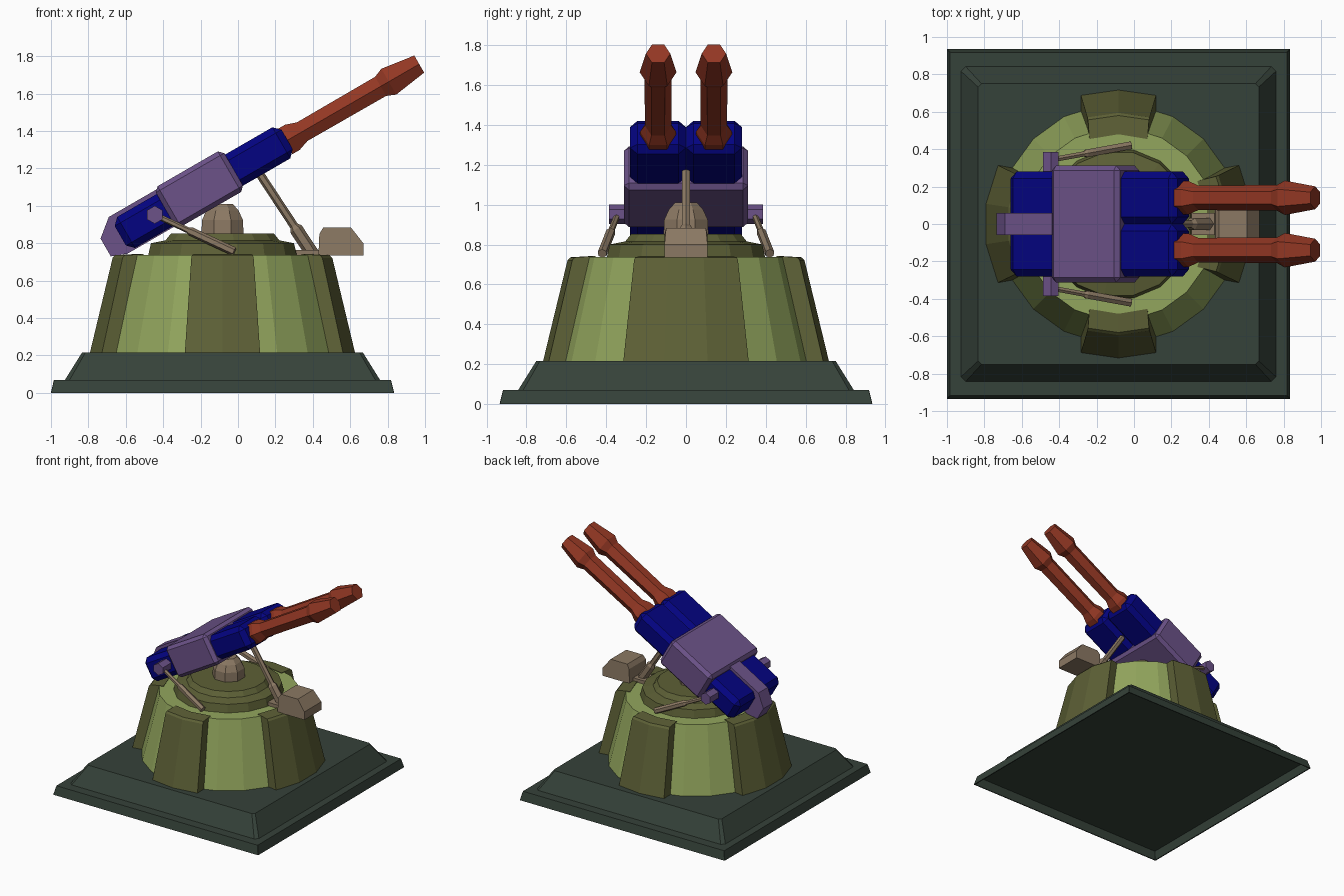
import bpy, bmesh, math
from mathutils import Vector, Matrix

if "Cube" in bpy.data.objects:
    bpy.data.objects.remove(bpy.data.objects["Cube"])


def material(name, rgb):
    m = bpy.data.materials.new(name)
    m.diffuse_color = (*rgb, 1)
    m.use_nodes = True
    m.node_tree.nodes["Principled BSDF"].inputs["Base Color"].default_value = m.diffuse_color
    return m


SLATE = material("dark slate green", (0.036, 0.054, 0.041))
OLIVE = material("dark olive", (0.110, 0.118, 0.037))
LIGHT = material("light green", (0.29, 0.38, 0.11))
TAN = material("tan", (0.26, 0.19, 0.125))
PURPLE = material("purple", (0.15, 0.085, 0.25))
BLUE = material("deep blue", (0.001, 0.001, 0.22))
RUST = material("rust red", (0.29, 0.038, 0.017))

CX = -0.083                                   # axis of the base and drum
TILT = Matrix.Rotation(math.radians(-30), 4, 'Y')   # gun elevation
IDENT = Matrix.Identity(4)


def finish(bm, name, mat, matrix=IDENT):
    bm.transform(matrix)
    bmesh.ops.recalc_face_normals(bm, faces=bm.faces)
    me = bpy.data.meshes.new(name)
    bm.to_mesh(me)
    bm.free()
    me.materials.append(mat)
    ob = bpy.data.objects.new(name, me)
    bpy.context.collection.objects.link(ob)
    return ob


def loft(name, loops, mat, matrix=IDENT, cap_start=True):
    """Skin a list of equal-length closed loops and cap the ends."""
    bm = bmesh.new()
    rings = [[bm.verts.new(p) for p in loop] for loop in loops]
    n = len(rings[0])
    for a, b in zip(rings, rings[1:]):
        for i in range(n):
            j = (i + 1) % n
            bm.faces.new((a[i], a[j], b[j], b[i]))
    if cap_start:
        bm.faces.new(rings[0])
    bm.faces.new(rings[-1])
    return finish(bm, name, mat, matrix)


def lathe(name, profile, sides, mat, matrix=IDENT, cap_start=True):
    """Faceted solid of revolution about z from (radius, height) points."""
    loops = [[(r * math.cos(t), r * math.sin(t), z)
              for t in (2 * math.pi * (i + 0.5) / sides for i in range(sides))]
             for r, z in profile]
    return loft(name, loops, mat, matrix, cap_start)


def extrude(name, profile, y0, y1, mat, matrix=IDENT):
    """Extrude an (x, z) profile along y."""
    return loft(name, [[(x, y, z) for x, z in profile] for y in (y0, y1)], mat, matrix)


def box(name, lo, hi, mat, bevel, matrix=IDENT):
    bm = bmesh.new()
    lo, hi = Vector(lo), Vector(hi)
    bmesh.ops.create_cube(bm, size=1, matrix=Matrix.Translation((lo + hi) / 2)
                          @ Matrix.Diagonal((*(hi - lo), 1)))
    bmesh.ops.bevel(bm, geom=bm.edges[:], offset=bevel, segments=1, affect='EDGES')
    return finish(bm, name, mat, matrix)


def rod(name, a, b, profile, mat, sides=6):
    """Rod from a to b; profile lists (radius, fraction of length)."""
    a, b = Vector(a), Vector(b)
    d = b - a
    m = Matrix.Translation(a) @ d.to_track_quat('Z', 'Y').to_matrix().to_4x4()
    return lathe(name, [(r, f * d.length) for r, f in profile], sides, mat, m)


# Square stepped base, hollow underneath: (half x, half y, z, corner cut)
base_loops = []
for hx, hy, z, c in ((0.892, 0.910, 0.064, 0.002), (0.909, 0.927, 0, 0.002),
                     (0.918, 0.935, 0, 0.002), (0.901, 0.918, 0.07, 0.002),
                     (0.842, 0.842, 0.07, 0.025), (0.75, 0.75, 0.217, 0.018)):
    base_loops.append([(CX + x, y, z) for x, y in
                       ((-hx + c, -hy), (hx - c, -hy), (hx, -hy + c), (hx, hy - c),
                        (hx - c, hy), (-hx + c, hy), (-hx, hy - c), (-hx, -hy + c))])
loft("stepped_base", base_loops, SLATE)

# Tapered drum and stepped turntable
AXIS = Matrix.Translation((CX, 0, 0))
lathe("drum", [(0.645, 0.21), (0.515, 0.737)], 20, LIGHT, AXIS, False)
lathe("turntable", [(0.405, 0.735), (0.39, 0.80), (0.31, 0.816), (0.28, 0.853)],
      16, OLIVE, AXIS, False)

# Four curved buttresses, wider on the gun's axis, with sides that flare to the drum
for k in range(4):
    half, steps = (math.radians(26), 3) if k % 2 == 0 else (math.radians(16.3), 2)
    loops = []
    for i in range(steps + 1):
        f = 2 * i / steps - 1
        loops.append([(CX + r * math.cos(t), r * math.sin(t), z) for r, z, t in
                      ((r, z, k * math.pi / 2 + f * (half + w)) for r, z, w in
                       ((0.60, 0.21, 0.055), (0.718, 0.21, 0), (0.594, 0.722, 0),
                        (0.58, 0.736, 0), (0.48, 0.742, 0.045)))])
    loft(f"buttress_{k + 1}", loops, OLIVE)

# Domed pedestal under the gun
lathe("pedestal", [(0.122, 0.85), (0.118, 0.925), (0.093, 0.975), (0.06, 1.01)],
      8, TAN, AXIS, False)

# Gunner box on its bracket, and centre strut
extrude("gunner_bracket", [(0.28, 0.735), (0.46, 0.735), (0.46, 0.764), (0.30, 0.764)],
        -0.06, 0.06, TAN)
box_loops = [[(x, s * y, z) for x, z, y in
              ((0.43, 0.735, 0.108), (0.67, 0.735, 0.108), (0.67, 0.80, 0.108),
               (0.605, 0.883, 0.10), (0.455, 0.883, 0.10), (0.435, 0.85, 0.108))]
             for s in (-1, 1)]
loft("gunner_box", box_loops, TAN)
rod("centre_strut", (0.40, 0, 0.74), (0.12, 0, 1.165),
    [(0.036, 0), (0.036, 0.32), (0.023, 0.36), (0.023, 1)], TAN)

# Gun body, built level then tilted: x runs along the barrels
box("gun_housing", (0.155, -0.312, 0.922), (0.577, 0.312, 1.172), PURPLE, 0.025, TILT)
extrude("rear_spine", [(0.165, 1.16), (-0.128, 1.16), (-0.224, 1.082), (-0.224, 0.972),
                       (-0.14, 0.94), (0.165, 0.94)], -0.06, 0.06, PURPLE, TILT)

ALONG = Matrix.Rotation(math.pi / 2, 4, 'Y')
for s, side in ((-1, "right"), (1, "left")):
    # Breech block running through the housing
    y = sorted((s * 0.001, s * 0.28))
    box(f"breech_{side}", (-0.125, y[0], 0.946), (0.905, y[1], 1.138), BLUE, 0.036, TILT)
    # Six-sided barrel with collar and flared muzzle
    m = TILT @ Matrix.Translation((0, s * 0.14, 1.038)) @ ALONG
    lathe(f"barrel_{side}", [(0.09, 0.89), (0.09, 0.935), (0.066, 0.995), (0.068, 1.48),
                             (0.092, 1.53), (0.061, 1.718)], 6, RUST, m)
    # Pivot peg and two-stage side strut
    rod(f"pivot_peg_{side}", (-0.445, s * 0.27, 0.952), (-0.445, s * 0.386, 0.952),
        [(0.048, 0), (0.048, 1)], PURPLE)
    rod(f"side_strut_{side}", (-0.43, s * 0.345, 0.945), (-0.02, s * 0.42, 0.755),
        [(0.016, 0), (0.016, 0.4), (0.024, 0.43), (0.024, 1)], TAN)
